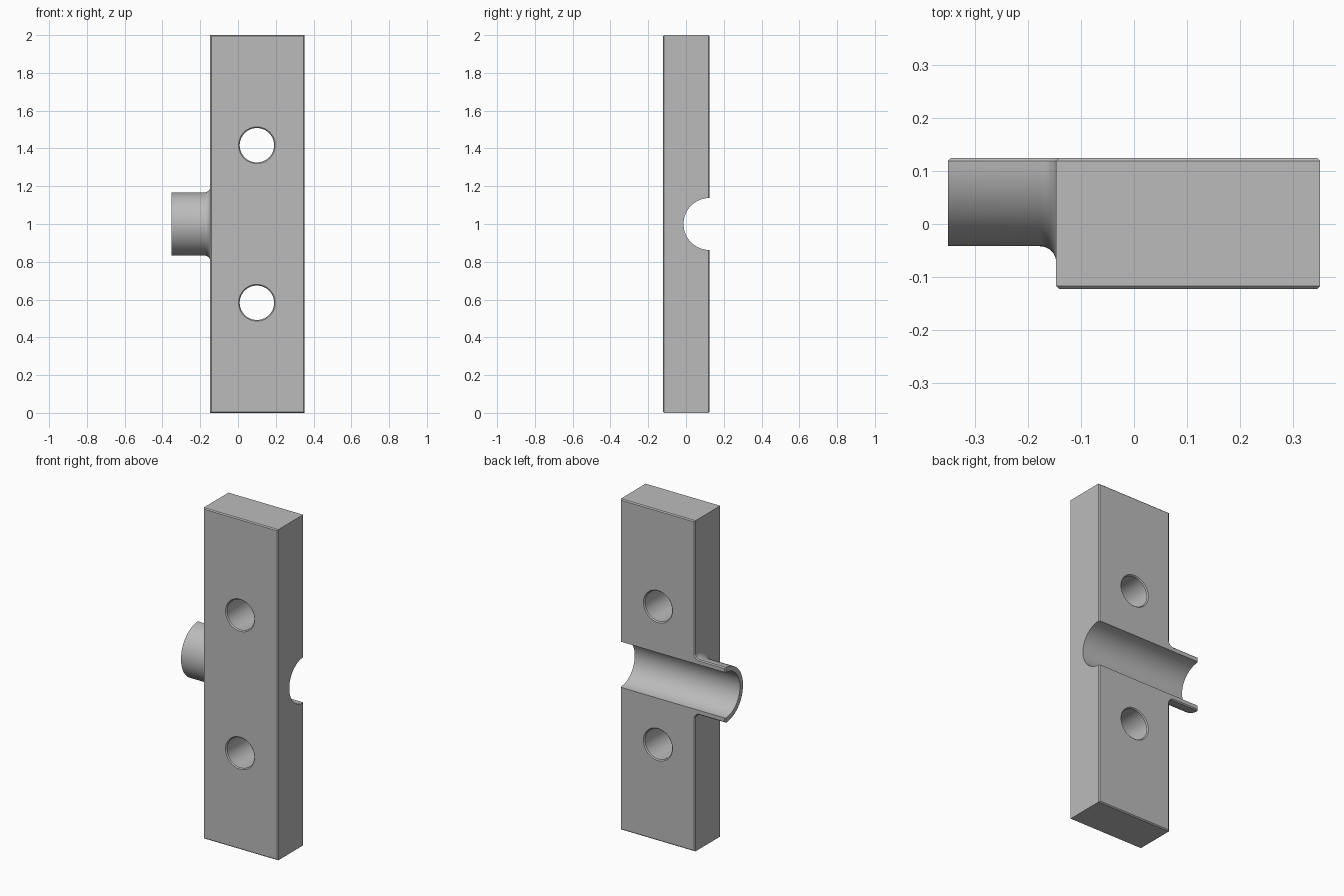
import bpy
import bmesh
from math import sin, cos, pi, asin
from mathutils import Matrix

cube = bpy.data.objects.get("Cube")
if cube:
    bpy.data.objects.remove(cube, do_unlink=True)

LEFT, RIGHT, END = -0.147, 0.352, -0.352   # block sides and neck tip along x
FRONT, BACK = -0.123, 0.125
CHAMFER = 0.006
BORE, NECK, FILLET = 0.138, 0.167, 0.031
AXIS_Z = 1.0

steel = bpy.data.materials.new("grey_metal")
steel.use_nodes = True
grey = (0.5, 0.5, 0.5, 1)
steel.diffuse_color = grey
steel.node_tree.nodes["Principled BSDF"].inputs["Base Color"].default_value = grey


def make_object(name, bm):
    bmesh.ops.recalc_face_normals(bm, faces=bm.faces)
    mesh = bpy.data.meshes.new(name)
    bm.to_mesh(mesh)
    bm.free()
    mesh.materials.append(steel)
    obj = bpy.data.objects.new(name, mesh)
    bpy.context.collection.objects.link(obj)
    return obj


def make_cutter(name, rings, matrix, sides=64):
    """Turned solid along local z from (radius, height) pairs."""
    bm = bmesh.new()
    loops = [[bm.verts.new((r * cos(2 * pi * i / sides), r * sin(2 * pi * i / sides), h))
              for i in range(sides)] for r, h in rings]
    for a, b in zip(loops, loops[1:]):
        for i in range(sides):
            j = (i + 1) % sides
            bm.faces.new((a[i], a[j], b[j], b[i]))
    bm.faces.new(loops[0])
    bm.faces.new(loops[-1])
    bm.transform(matrix)
    obj = make_object(name, bm)
    obj.hide_render = True
    return obj


def finish(obj, cutters):
    """Apply the cuts and smooth the curved faces."""
    bpy.ops.object.select_all(action='DESELECT')
    bpy.context.view_layer.objects.active = obj
    obj.select_set(True)
    for cutter in cutters:
        mod = obj.modifiers.new("cut", 'BOOLEAN')
        mod.operation = 'DIFFERENCE'
        mod.solver = 'EXACT'
        mod.object = cutter
        bpy.ops.object.modifier_apply(modifier=mod.name)
    bpy.ops.object.shade_smooth_by_angle(angle=pi / 7)


# Block with chamfered front and back outlines
bm = bmesh.new()
bmesh.ops.create_cube(bm, size=1)
bm.transform(Matrix.Translation(((LEFT + RIGHT) / 2, (FRONT + BACK) / 2, 1))
             @ Matrix.Diagonal((RIGHT - LEFT, BACK - FRONT, 2, 1)))
rims = [e for e in bm.edges if abs(e.verts[0].co.y - e.verts[1].co.y) < 0.01]
bmesh.ops.bevel(bm, geom=rims, offset=CHAMFER, segments=1, affect='EDGES')
block = make_object("block", bm)

# Half-round neck: outline as (x, radius, chamfer x, chamfer radius)
outline = [(END, NECK, END + CHAMFER, NECK - CHAMFER)]
for k in range(11):
    t = k / 10 * pi / 2
    cx, cr, r2 = LEFT - FILLET, NECK + FILLET, FILLET + CHAMFER
    outline.append((cx + FILLET * sin(t), cr - FILLET * cos(t),
                    cx + r2 * sin(t), cr - r2 * cos(t)))
bm = bmesh.new()
sections = []
for x, r, x2, r2 in outline:
    start = asin(CHAMFER / r)
    ring = [bm.verts.new((x2, BACK, AXIS_Z + r2))]
    for i in range(41):
        a = start + (pi - 2 * start) * i / 40
        ring.append(bm.verts.new((x, BACK - r * sin(a), AXIS_Z + r * cos(a))))
    ring.append(bm.verts.new((x2, BACK, AXIS_Z - r2)))
    sections.append(ring)
for a, b in zip(sections, sections[1:]):
    for i in range(len(a)):
        j = (i + 1) % len(a)
        bm.faces.new((a[i], a[j], b[j], b[i]))
for ring in (sections[0], sections[-1]):
    bm.faces.new(ring[1:-1])
    bm.faces.new((ring[0], ring[1], ring[-2], ring[-1]))
neck = make_object("half_round_neck", bm)

# Groove and bolt hole cutters
groove = make_cutter("groove_cutter", [(BORE, -0.6), (BORE, 0.6)],
                     Matrix.Translation((0, BACK, AXIS_Z)) @ Matrix.Rotation(pi / 2, 4, 'Y'))
R, FLARE = 0.091, 0.006
profile = [(R + 2 * FLARE, FRONT - FLARE), (R, FRONT + FLARE),
           (R, BACK - FLARE), (R + 2 * FLARE, BACK + FLARE)]
holes = [make_cutter("bolt_hole_cutter", profile,
                     Matrix.Translation((0.1, 0, AXIS_Z + side * 0.417))
                     @ Matrix.Rotation(-pi / 2, 4, 'X'))
         for side in (-1, 1)]

finish(block, [groove] + holes)
finish(neck, [groove])
for cutter in [groove] + holes:
    bpy.data.objects.remove(cutter, do_unlink=True)
